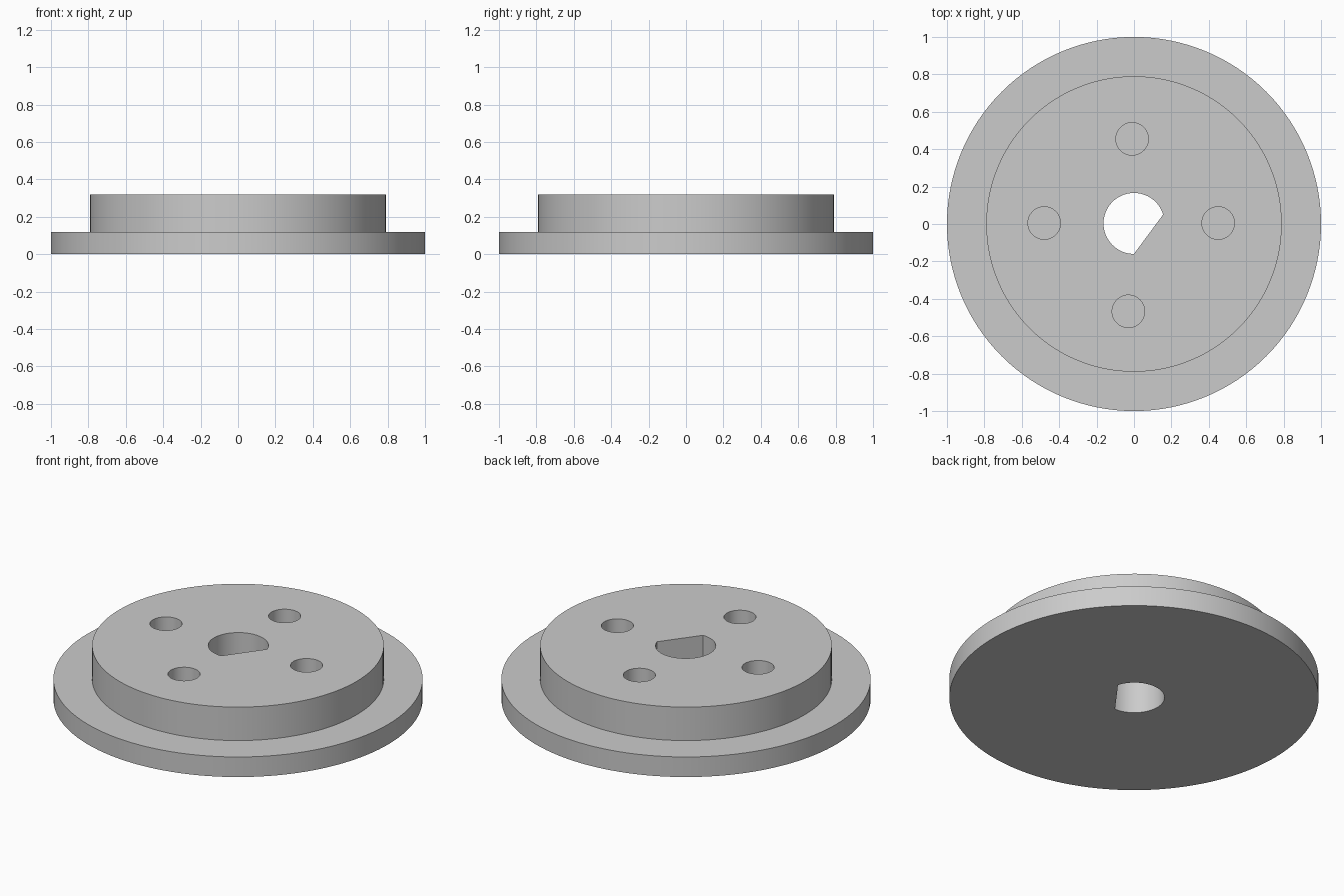
import bpy, bmesh
from math import cos, sin, pi, radians

cube = bpy.data.objects.get("Cube")
if cube:
    bpy.data.objects.remove(cube, do_unlink=True)

FLANGE_R, HUB_R = 1.0, 0.79
FLANGE_TOP, HUB_TOP = 0.12, 0.32
BORE_R, HOLE_R = 0.163, 0.087

grey = bpy.data.materials.new("plain grey")
grey.use_nodes = True
colour = (0.6, 0.6, 0.6, 1)
grey.diffuse_color = colour
grey.node_tree.nodes["Principled BSDF"].inputs["Base Color"].default_value = colour


def arc(radius, count, start=0.0, sweep=2 * pi, centre=(0, 0)):
    """Points along an arc; a full circle does not repeat its first point."""
    steps = count if sweep >= 2 * pi else count - 1
    return [(centre[0] + radius * cos(start + sweep * i / steps),
             centre[1] + radius * sin(start + sweep * i / steps)) for i in range(count)]


def make_object(name, bm):
    bmesh.ops.recalc_face_normals(bm, faces=bm.faces)
    mesh = bpy.data.meshes.new(name)
    bm.to_mesh(mesh)
    bm.free()
    mesh.materials.append(grey)
    obj = bpy.data.objects.new(name, mesh)
    bpy.context.collection.objects.link(obj)
    return obj


def prism(name, outline, bottom, top):
    bm = bmesh.new()
    lower = [bm.verts.new((x, y, bottom)) for x, y in outline]
    upper = [bm.verts.new((x, y, top)) for x, y in outline]
    bm.faces.new(lower)
    bm.faces.new(upper)
    for i in range(len(outline)):
        j = (i + 1) % len(outline)
        bm.faces.new((lower[i], lower[j], upper[j], upper[i]))
    return make_object(name, bm)


# Stepped body: wide flange with a raised hub
bm = bmesh.new()
rings = []
for radius, z in ((FLANGE_R, 0), (FLANGE_R, FLANGE_TOP), (HUB_R, FLANGE_TOP), (HUB_R, HUB_TOP)):
    rings.append([bm.verts.new((x, y, z)) for x, y in arc(radius, 128)])
bm.faces.new(rings[0])
bm.faces.new(rings[-1])
for a, b in zip(rings, rings[1:]):
    for i in range(len(a)):
        j = (i + 1) % len(a)
        bm.faces.new((a[i], a[j], b[j], b[i]))
wheel = make_object("flanged_hub", bm)

# D-shaped through bore, its flat closing the arc, and four blind holes
cutters = [prism("bore_cutter", arc(BORE_R, 56, radians(17), radians(253), (0, 0.003)), -0.1, 0.5)]
for centre in ((-0.01, 0.455), (-0.48, 0.005), (0.45, 0.005), (-0.03, -0.467)):
    cutters.append(prism("hole_cutter", arc(HOLE_R, 48, centre=centre), FLANGE_TOP, 0.5))

bpy.ops.object.select_all(action="DESELECT")
bpy.context.view_layer.objects.active = wheel
wheel.select_set(True)
for cutter in cutters:
    cutter.hide_render = True
    cut = wheel.modifiers.new("cut", "BOOLEAN")
    cut.operation = "DIFFERENCE"
    cut.solver = "EXACT"
    cut.object = cutter
    bpy.ops.object.modifier_apply(modifier=cut.name)
    bpy.data.objects.remove(cutter, do_unlink=True)

bpy.ops.object.shade_smooth_by_angle(angle=radians(30))
